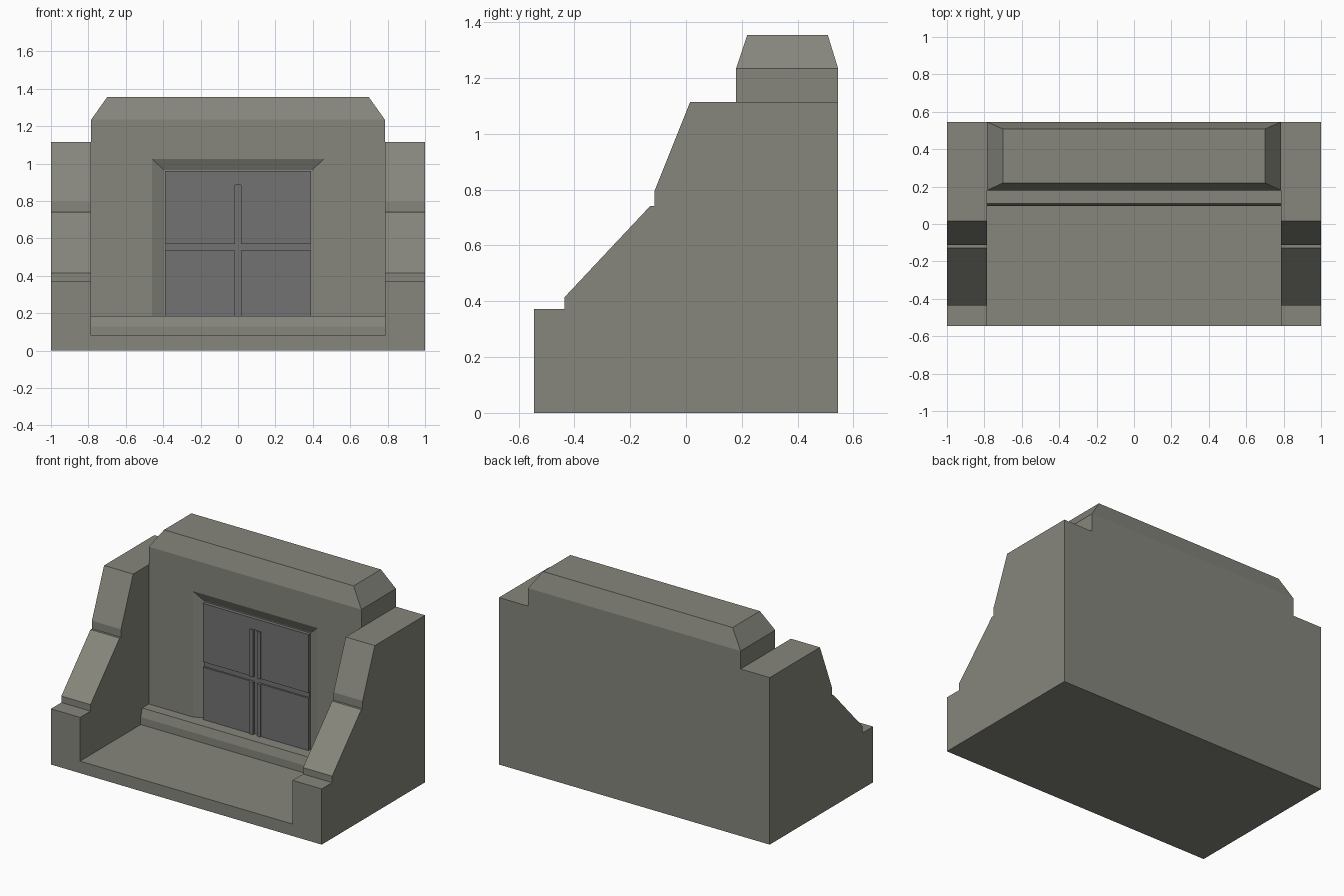
import bpy, bmesh

if "Cube" in bpy.data.objects:
    bpy.data.objects.remove(bpy.data.objects["Cube"])


def material(name, rgb):
    m = bpy.data.materials.new(name)
    m.diffuse_color = (*rgb, 1)
    m.use_nodes = True
    m.node_tree.nodes["Principled BSDF"].inputs["Base Color"].default_value = m.diffuse_color
    return m


STONE = material("stone", (0.24, 0.24, 0.205))
METAL = material("dark_metal", (0.17, 0.17, 0.175))


def loft(name, rings, mat):
    """Closed solid through rings of equal point count."""
    bm = bmesh.new()
    rows = [[bm.verts.new(p) for p in ring] for ring in rings]
    n = len(rows[0])
    bm.faces.new(rows[0])
    bm.faces.new(rows[-1])
    for a, b in zip(rows, rows[1:]):
        for i in range(n):
            j = (i + 1) % n
            bm.faces.new((a[i], a[j], b[j], b[i]))
    bmesh.ops.recalc_face_normals(bm, faces=bm.faces)
    me = bpy.data.meshes.new(name)
    bm.to_mesh(me)
    bm.free()
    me.materials.append(mat)
    ob = bpy.data.objects.new(name, me)
    bpy.context.collection.objects.link(ob)
    return ob


def along_x(name, profile, x0, x1, mat):
    return loft(name, [[(x, y, z) for y, z in profile] for x in (x0, x1)], mat)


def along_y(name, profile, y0, y1, mat):
    return loft(name, [[(x, y, z) for x, z in profile] for y in (y0, y1)], mat)


def rect(a0, a1, b0, b1):
    return [(a0, b0), (a1, b0), (a1, b1), (a0, b1)]


W = 0.785      # half width between the side walls
B = 0.545      # half depth

# stepped, sloping side walls
side = [(-B, 0), (B, 0), (B, 1.115), (0.015, 1.115), (-0.113, 0.795),
        (-0.113, 0.742), (-0.128, 0.742), (-0.435, 0.415), (-0.435, 0.372), (-B, 0.372)]
along_x("side_wall_left", side, -1, -W, STONE)
along_x("side_wall_right", side, W, 1, STONE)

# floor slab and chamfered doorstep
along_x("floor", rect(-B, 0.18, 0, 0.08), -W, W, STONE)
along_x("doorstep", [(0.095, 0.08), (0.25, 0.08), (0.25, 0.185),
                     (0.11, 0.185), (0.095, 0.13)], -W, W, STONE)

# back wall with chamfered top
levels = [(W, 0.18, B, 0), (W, 0.18, B, 1.235), (0.70, 0.22, 0.508, 1.355)]
wall = loft("back_wall", [[(x, y, z) for x, y in rect(-w, w, y0, y1)]
                          for w, y0, y1, z in levels], STONE)

# splayed door recess cut into the wall
cutter = loft("recess_cutter", [[(x, y, z) for x, z in rect(-w, w, 0.12, top)]
                                for y, w, top in ((0.15, 0.525, 1.085), (0.21, 0.395, 0.965))], STONE)
cutter.hide_render = True
mod = wall.modifiers.new("recess", 'BOOLEAN')
mod.operation = 'DIFFERENCE'
mod.solver = 'EXACT'
mod.object = cutter
bpy.context.view_layer.objects.active = wall
bpy.ops.object.modifier_apply(modifier="recess")
bpy.data.objects.remove(cutter)

# door: backing plate, upper panel with central slot, two lower panels
along_y("door_back", rect(-0.388, 0.388, 0.17, 0.955), 0.198, 0.22, METAL)
along_y("door_upper", [(-0.39, 0.57), (-0.39, 0.96), (0.39, 0.96), (0.39, 0.57),
                       (0.015, 0.57), (0.015, 0.885), (-0.015, 0.885), (-0.015, 0.57)],
        0.186, 0.215, METAL)
for s, label in ((-1, "left"), (1, "right")):
    along_y("door_lower_" + label, rect(s * 0.015, s * 0.39, 0.17, 0.535), 0.186, 0.215, METAL)
    # slim raised strips beside the slot
    for z0, z1, part in ((0.18, 0.535, "lower"), (0.57, 0.885, "upper")):
        along_y(f"door_strip_{part}_{label}", rect(s * 0.015, s * 0.04, z0, z1),
                0.178, 0.2, METAL)
